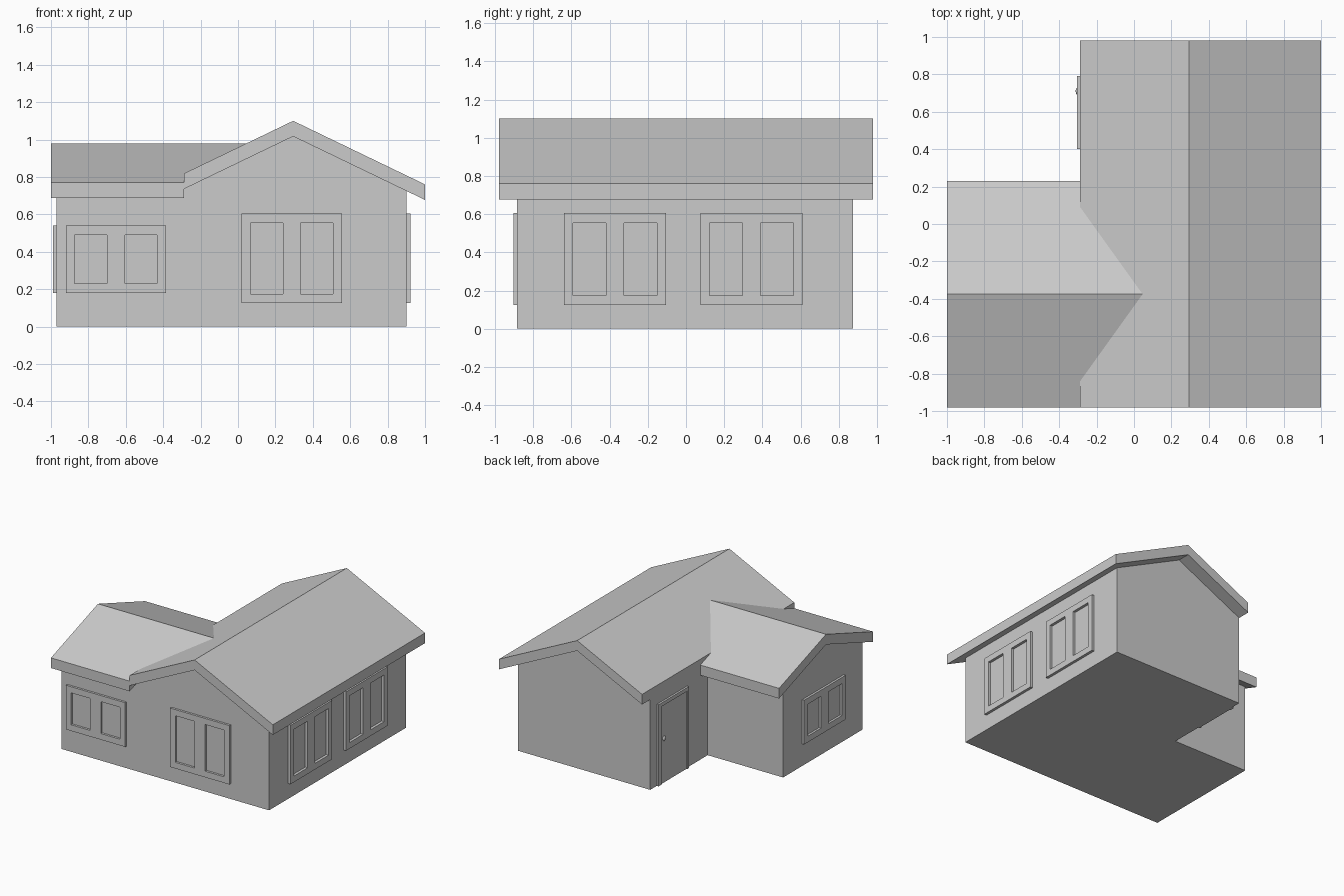
import bpy, bmesh
from mathutils import Vector

if "Cube" in bpy.data.objects:
    bpy.data.objects.remove(bpy.data.objects["Cube"])

RIDGE_X, RIDGE_Z, MAIN_SLOPE = 0.295, 1.10, 0.482   # main roof
WING_Y, WING_Z, WING_SLOPE = -0.375, 0.98, 0.346    # wing roof
THICK = 0.083
LEFT = -0.29                                        # main body's left side


def main_top(x):
    return RIDGE_Z - abs(x - RIDGE_X) * MAIN_SLOPE


def wing_top(y):
    return WING_Z - abs(y - WING_Y) * WING_SLOPE


def finish(name, bm):
    bmesh.ops.recalc_face_normals(bm, faces=bm.faces)
    me = bpy.data.meshes.new(name)
    bm.to_mesh(me)
    bm.free()
    ob = bpy.data.objects.new(name, me)
    bpy.context.collection.objects.link(ob)
    return ob


def loft(name, a, b):
    """Solid between two matching outlines."""
    bm = bmesh.new()
    va = [bm.verts.new(p) for p in a]
    vb = [bm.verts.new(p) for p in b]
    n = len(a)
    bm.faces.new(va)
    bm.faces.new(vb[::-1])
    for i in range(n):
        j = (i + 1) % n
        bm.faces.new((va[i], va[j], vb[j], vb[i]))
    return finish(name, bm)


def frame(name, us, zs, holes, place, out):
    """Raised frame: a grid of cells minus the holes, extruded outward."""
    bm = bmesh.new()
    grid = [[bm.verts.new(place(u, z)) for z in zs] for u in us]
    for i in range(len(us) - 1):
        for k in range(len(zs) - 1):
            if (i, k) not in holes:
                bm.faces.new((grid[i][k], grid[i + 1][k],
                              grid[i + 1][k + 1], grid[i][k + 1]))
    ext = bmesh.ops.extrude_face_region(bm, geom=bm.faces[:])
    bmesh.ops.translate(bm, vec=Vector(out),
                        verts=[v for v in ext["geom"] if isinstance(v, bmesh.types.BMVert)])
    # merge coplanar cells into clean faces
    bmesh.ops.dissolve_limit(bm, angle_limit=0.01, verts=bm.verts[:], edges=bm.edges[:])
    return finish(name, bm)


def window(name, u0, z0, z1, place, out):
    us = [u0 + d for d in (0, 0.047, 0.22, 0.315, 0.488, 0.535)]
    zs = [z0, z0 + 0.05, z1 - 0.05, z1]
    return frame(name, us, zs, {(1, 1), (3, 1)}, place, out)


# main walls with gables
Y0, Y1 = -0.885, 0.875
prof = [(LEFT, 0), (0.90, 0)] + [(x, main_top(x) - THICK + 0.002)
                                 for x in (0.90, RIDGE_X, LEFT)]
loft("main_walls", [(x, Y0, z) for x, z in prof], [(x, Y1, z) for x, z in prof])

# wing walls with gable
prof = [(Y0, 0), (0.135, 0)] + [(y, wing_top(y) - THICK + 0.002)
                                for y in (0.135, WING_Y, Y0)]
loft("wing_walls", [(-0.97, y, z) for y, z in prof], [(LEFT, y, z) for y, z in prof])

# main roof slab
xs = [LEFT, RIDGE_X, 1.0]
prof = [(x, main_top(x)) for x in xs] + [(x, main_top(x) - THICK) for x in xs[::-1]]
loft("main_roof", [(x, -0.98, z) for x, z in prof], [(x, 0.98, z) for x, z in prof])

# wing roof slab, its inner end trimmed along the valleys
dy = (WING_Z - main_top(LEFT)) / WING_SLOPE
ys = [-0.98, WING_Y - dy, WING_Y, WING_Y + dy, 0.23]
prof = [(y, wing_top(y)) for y in ys] + [(y, wing_top(y) - THICK) for y in ys[::-1]]


def valley_x(y):
    return max(LEFT, RIDGE_X - (RIDGE_Z - wing_top(y)) / MAIN_SLOPE)


loft("wing_roof", [(-1.0, y, z) for y, z in prof], [(valley_x(y), y, z) for y, z in prof])

# windows
D = 0.018
window("front_wing_window", -0.92, 0.18, 0.54, lambda u, z: (u, Y0, z), (0, -D, 0))
window("front_main_window", 0.02, 0.125, 0.605, lambda u, z: (u, Y0, z), (0, -D, 0))
window("wing_side_window", -0.645, 0.18, 0.54, lambda u, z: (-0.97, u, z), (-D, 0, 0))
for i, u0 in enumerate((-0.64, 0.075)):
    window(f"right_window_{i + 1}", u0, 0.125, 0.605,
           lambda u, z: (0.90, u, z), (D + 0.004, 0, 0))

# door: frame, leaf and knob
frame("door_frame", [0.40, 0.42, 0.755, 0.79], [0, 0.635, 0.665], {(1, 0)},
      lambda u, z: (LEFT, u, z), (-0.016, 0, 0))
frame("door_leaf", [0.42, 0.755], [0, 0.635], set(),
      lambda u, z: (LEFT, u, z), (-0.009, 0, 0))
bpy.ops.mesh.primitive_uv_sphere_add(segments=16, ring_count=8, radius=0.02,
                                     location=(-0.301, 0.71, 0.36))
knob = bpy.context.object
knob.name = "door_knob"
knob.scale.x = 0.55
bpy.ops.object.shade_smooth_by_angle()
